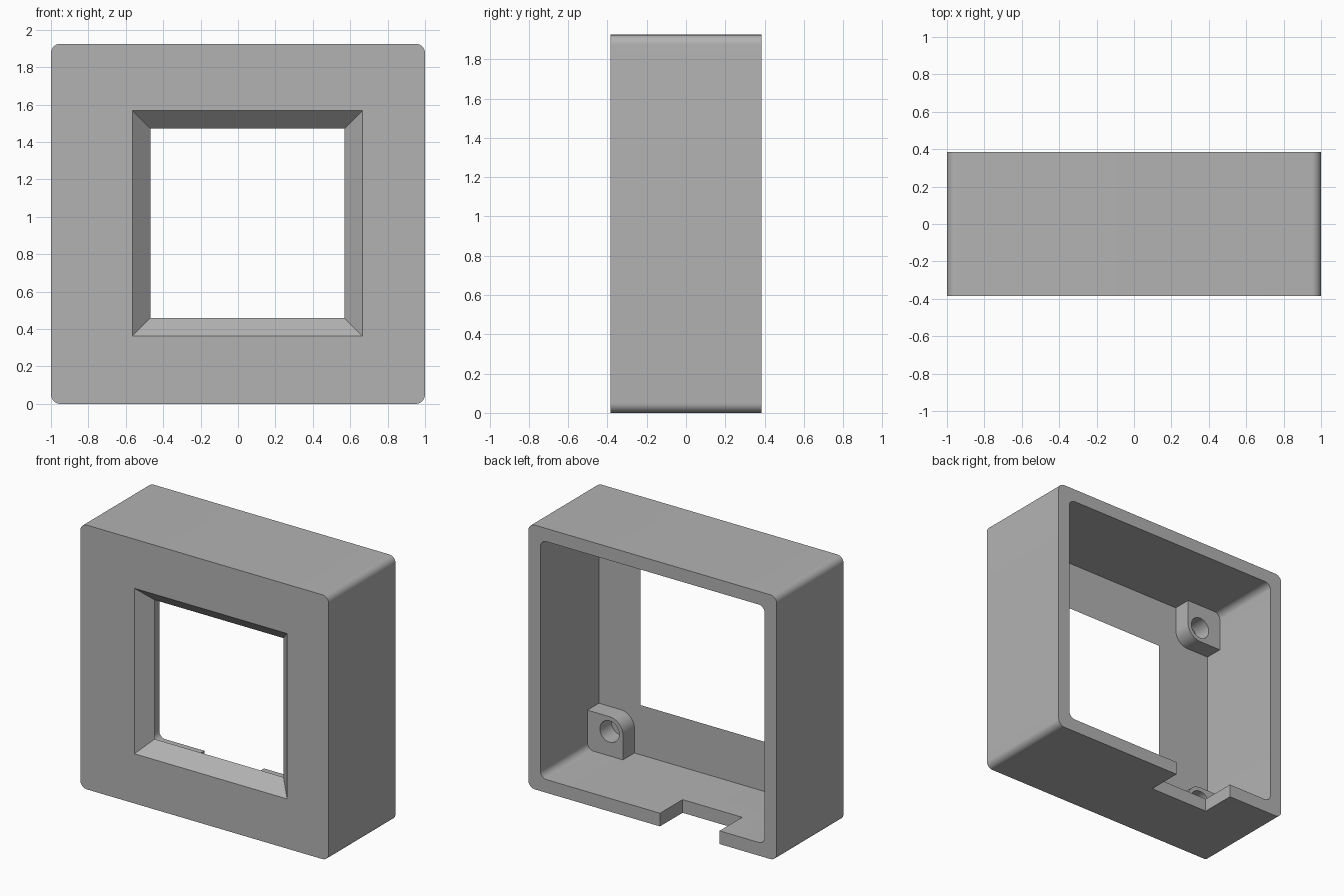
import bpy
import bmesh
from math import cos, sin, pi

if "Cube" in bpy.data.objects:
    bpy.data.objects.remove(bpy.data.objects["Cube"])

# Main dimensions
HEIGHT, DEPTH, WALL = 1.925, 0.77, 0.096
FRONT, BACK = -DEPTH / 2, DEPTH / 2
PLATE = FRONT + WALL

grey = bpy.data.materials.new("plain grey")
grey.use_nodes = True
colour = (0.45, 0.45, 0.45, 1)
grey.diffuse_color = colour
grey.node_tree.nodes["Principled BSDF"].inputs["Base Color"].default_value = colour


def rounded(x0, x1, z0, z1, radii, steps=10):
    """Rectangle outline; radii go lower-right, upper-right, upper-left, lower-left."""
    corners = [(x1, z0, -1, 1), (x1, z1, -1, -1), (x0, z1, 1, -1), (x0, z0, 1, 1)]
    points = []
    for i, ((x, z, sx, sz), r) in enumerate(zip(corners, radii)):
        if r == 0:
            points.append((x, z))
            continue
        for k in range(steps + 1):
            a = (i - 1) * pi / 2 + k * pi / 2 / steps
            points.append((x + sx * r + r * cos(a), z + sz * r + r * sin(a)))
    return points


def loft(name, near, far, y0, y1):
    """Solid between two outlines of equal length."""
    bm = bmesh.new()
    a = [bm.verts.new((x, y0, z)) for x, z in near]
    b = [bm.verts.new((x, y1, z)) for x, z in far]
    bm.faces.new(a)
    bm.faces.new(b[::-1])
    for i in range(len(a)):
        j = (i + 1) % len(a)
        bm.faces.new((a[i], b[i], b[j], a[j]))
    bmesh.ops.recalc_face_normals(bm, faces=bm.faces)
    mesh = bpy.data.meshes.new(name)
    bm.to_mesh(mesh)
    bm.free()
    mesh.materials.append(grey)
    ob = bpy.data.objects.new(name, mesh)
    bpy.context.collection.objects.link(ob)
    return ob


def carve(target, cutter):
    """Cut one solid out of another, then discard the cutter."""
    cutter.hide_render = True
    mod = target.modifiers.new("cut", "BOOLEAN")
    mod.operation, mod.solver, mod.object = "DIFFERENCE", "EXACT", cutter
    bpy.context.view_layer.objects.active = target
    bpy.ops.object.modifier_apply(modifier=mod.name)
    bpy.data.objects.remove(cutter)


def smooth(ob):
    bpy.ops.object.select_all(action="DESELECT")
    ob.select_set(True)
    bpy.context.view_layer.objects.active = ob
    bpy.ops.object.shade_smooth_by_angle(angle=pi / 6)


# Housing: rounded block, hollow from the back
outline = rounded(-1, 1, 0, HEIGHT, [0.05] * 4)
housing = loft("housing", outline, outline, FRONT, BACK)
inner = rounded(-1 + WALL, 1 - WALL, WALL, HEIGHT - WALL, [0.05] * 4)
carve(housing, loft("cavity_cutter", inner, inner, PLATE, BACK + 0.1))

# Bevelled window, sides sloping at 45 degrees
def window(grow):
    return rounded(-0.565 - grow, 0.665 + grow, 0.362 - grow, 1.567 + grow, [0] * 4)

carve(housing, loft("window_cutter", window(0.1), window(-0.2), FRONT - 0.1, FRONT + 0.2))

# Cable notch in the bottom wall
notch = rounded(-0.54, -0.06, -0.1, 0.15, [0] * 4)
carve(housing, loft("notch_cutter", notch, notch, BACK - 0.26, BACK + 0.1))
smooth(housing)

# Screw bosses in the four inside corners, rounded toward the middle
SIZE, ROUND, HOLE, SINK = 0.286, 0.108, 0.078, 0.02
LENGTH = 0.132
for side, sx in (("left", 1), ("right", -1)):
    for level, sz in (("lower", -1), ("upper", 1)):
        wall_x = sx * (1 - WALL)
        wall_z = HEIGHT / 2 + sz * (HEIGHT / 2 - WALL)
        xs = sorted((wall_x + sx * SINK, wall_x - sx * SIZE))
        zs = sorted((wall_z + sz * SINK, wall_z - sz * SIZE))
        signs = [(1, -1), (1, 1), (-1, 1), (-1, -1)]
        radii = [ROUND if s == (-sx, -sz) else 0 for s in signs]
        shape = rounded(*xs, *zs, radii)
        boss = loft(f"{level}_{side}_screw_boss", shape, shape, PLATE - SINK, PLATE + LENGTH)
        cx, cz = wall_x - sx * (SIZE - ROUND), wall_z - sz * (SIZE - ROUND)
        hole = rounded(cx - HOLE, cx + HOLE, cz - HOLE, cz + HOLE, [HOLE * 0.999] * 4, 8)
        carve(boss, loft("hole_cutter", hole, hole, PLATE - 0.1, PLATE + 0.3))
        smooth(boss)
